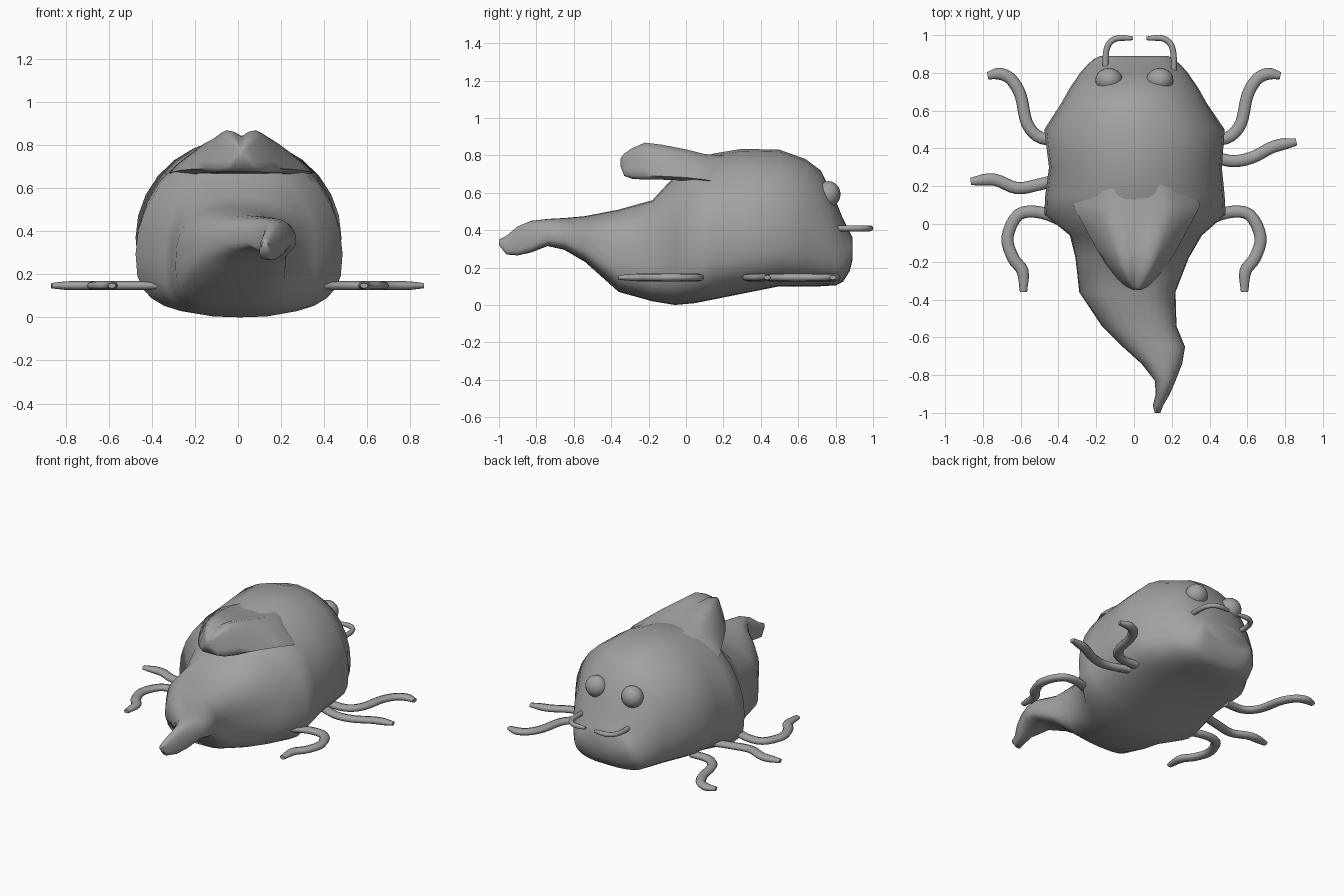
import bpy, bmesh, math
from mathutils import Vector

if "Cube" in bpy.data.objects:
    bpy.data.objects.remove(bpy.data.objects["Cube"])

grey = bpy.data.materials.new("plain grey")
grey.diffuse_color = (0.36, 0.36, 0.36, 1)
grey.use_nodes = True
grey.node_tree.nodes["Principled BSDF"].inputs["Base Color"].default_value = grey.diffuse_color


def finish(name, bm, angle=70):
    bmesh.ops.recalc_face_normals(bm, faces=bm.faces)
    me = bpy.data.meshes.new(name)
    bm.to_mesh(me)
    bm.free()
    ob = bpy.data.objects.new(name, me)
    bpy.context.collection.objects.link(ob)
    me.materials.append(grey)
    bpy.ops.object.select_all(action='DESELECT')
    ob.select_set(True)
    bpy.context.view_layer.objects.active = ob
    bpy.ops.object.shade_smooth_by_angle(angle=math.radians(angle))
    return ob


def loft(name, rings, angle=70):
    """Skin a list of closed point rings and cap both ends."""
    bm = bmesh.new()
    loops = [[bm.verts.new(p) for p in r] for r in rings]
    n = len(loops[0])
    for a, b in zip(loops, loops[1:]):
        for i in range(n):
            j = (i + 1) % n
            bm.faces.new((a[i], a[j], b[j], b[i]))
    bm.faces.new(loops[0])
    bm.faces.new(loops[-1][::-1])
    return finish(name, bm, angle)


def body_ring(y, left, right, bottom, top, n=28):
    """Round above the widest line, boxier below it and along the tail root."""
    xc, hw = (left + right) / 2, (right - left) / 2
    mid = bottom + 0.37 * (top - bottom)
    upper = 0.72 if -0.5 < y < -0.1 else 0.85 if y < 0 else 1.0
    ring = []
    for k in range(n):
        a = 2 * math.pi * k / n
        c, s = math.cos(a), math.sin(a)
        e = upper if s > 0 else 0.68
        x = math.copysign(abs(c) ** e, c)
        z = math.copysign(abs(s) ** e, s)
        ring.append((xc + hw * x, y, mid + z * ((top - mid) if s > 0 else (mid - bottom))))
    return ring


# Body and curled tail: y, left, right, bottom, top
body = [
    (0.89, -0.18, 0.18, 0.24, 0.36), (0.875, -0.21, 0.21, 0.18, 0.39),
    (0.84, -0.25, 0.25, 0.125, 0.46), (0.80, -0.285, 0.285, 0.105, 0.56),
    (0.72, -0.34, 0.34, 0.10, 0.72), (0.64, -0.385, 0.385, 0.10, 0.78),
    (0.50, -0.475, 0.48, 0.10, 0.83), (0.30, -0.45, 0.465, 0.06, 0.835),
    (0.15, -0.47, 0.48, 0.03, 0.81), (0.05, -0.475, 0.485, 0.01, 0.78),
    (-0.06, -0.34, 0.36, 0.00, 0.69), (-0.18, -0.31, 0.29, 0.02, 0.56),
    (-0.36, -0.29, 0.22, 0.07, 0.51), (-0.54, -0.17, 0.225, 0.23, 0.475),
    (-0.65, -0.06, 0.27, 0.295, 0.465), (-0.74, 0.04, 0.255, 0.315, 0.46),
    (-0.83, 0.11, 0.22, 0.28, 0.45), (-0.90, 0.115, 0.19, 0.265, 0.42),
    (-0.96, 0.10, 0.155, 0.27, 0.37), (-1.0, 0.11, 0.14, 0.32, 0.35),
]
loft("body", [body_ring(*r) for r in body])


# Overhanging hood with a grooved ridge: y, half width, base, top, groove depth
def hood_ring(y, hw, base, top, groove):
    h = top - base
    half = [(1.0, 0.10), (0.92, 0.30), (0.77, 0.57), (0.6, 0.85), (0.42, 1.0), (0.2, 0.96)]
    right = [(0.015 + hw * u, y, base + h * v) for u, v in half]
    left = [(0.015 - hw * u, y, base + h * v) for u, v in half[::-1]]
    return ([(0.015, y, base), (0.015 + 0.8 * hw, y, base)] + right
            + [(0.015, y, top - groove)] + left + [(0.015 - 0.8 * hw, y, base)])


hood = [(0.35, 0.20, 0.60, 0.79, 0), (0.20, 0.29, 0.635, 0.80, 0),
        (0.10, 0.335, 0.655, 0.807, 0), (0.0, 0.285, 0.665, 0.832, 0.003),
        (-0.13, 0.215, 0.67, 0.857, 0.015), (-0.22, 0.16, 0.67, 0.868, 0.03),
        (-0.29, 0.105, 0.675, 0.838, 0.025), (-0.33, 0.06, 0.69, 0.81, 0.015),
        (-0.35, 0.02, 0.74, 0.785, 0.0)]
loft("hood", [hood_ring(*r) for r in hood], 75)


def smooth_path(pts, steps=4):
    """Catmull-Rom points through a flat path."""
    p = [Vector(q) for q in pts]
    p = [2 * p[0] - p[1]] + p + [2 * p[-1] - p[-2]]
    out = []
    for a, b, c, d in zip(p, p[1:], p[2:], p[3:]):
        for i in range(steps):
            t = i / steps
            out.append(0.5 * (2 * b + (c - a) * t + (2 * a - 5 * b + 4 * c - d) * t * t
                              + (3 * b - a - 3 * c + d) * t ** 3))
    return out + [p[-2]]


def tube(name, pts, z, wide, thick, n=8):
    path = smooth_path(pts)
    rings = []
    for i, p in enumerate(path):
        t = (path[min(i + 1, len(path) - 1)] - path[max(i - 1, 0)]).normalized()
        f = i / (len(path) - 1)
        w = 1 - 0.4 * max(0, f - 0.85) / 0.15
        rings.append([(p.x - t.y * wide * w * math.cos(a), p.y + t.x * wide * w * math.cos(a),
                       z + thick * w * math.sin(a))
                      for a in (2 * math.pi * k / n for k in range(n))])
    loft(name, rings)


# Legs: front and back pairs mirror, the middle pair differs
front = [(0.36, 0.45), (0.49, 0.455), (0.565, 0.53), (0.60, 0.68), (0.65, 0.765), (0.71, 0.795),
         (0.775, 0.785)]
back = [(0.34, 0.0), (0.49, 0.06), (0.61, 0.05), (0.67, -0.07), (0.64, -0.18), (0.59, -0.25),
        (0.585, -0.36)]
for side, s in (("right", 1), ("left", -1)):
    tube("front_leg_" + side, [(s * x, y) for x, y in front], 0.147, 0.032, 0.021)
    tube("back_leg_" + side, [(s * x, y) for x, y in back], 0.147, 0.032, 0.021)
tube("middle_leg_right", [(0.34, 0.39), (0.50, 0.335), (0.62, 0.35), (0.74, 0.41), (0.86, 0.435)],
     0.147, 0.032, 0.021)
tube("middle_leg_left", [(-0.34, 0.25), (-0.50, 0.21), (-0.62, 0.19), (-0.74, 0.235), (-0.865, 0.225)],
     0.147, 0.032, 0.021)

# Antennae and eyes
feeler = [(0.18, 0.80), (0.18, 0.89), (0.165, 0.95), (0.12, 0.983), (0.035, 0.983)]
for side, s in (("right", 1), ("left", -1)):
    tube("antenna_" + side, [(0.03 + s * x, y) for x, y in feeler], 0.41, 0.016, 0.016)
    bm = bmesh.new()
    bmesh.ops.create_uvsphere(bm, u_segments=20, v_segments=12, radius=1)
    for v in bm.verts:
        v.co = (s * 0.135 + 0.002 + 0.072 * v.co.x, 0.762 + 0.064 * v.co.y, 0.592 + 0.07 * v.co.z)
    finish("eye_" + side, bm)
